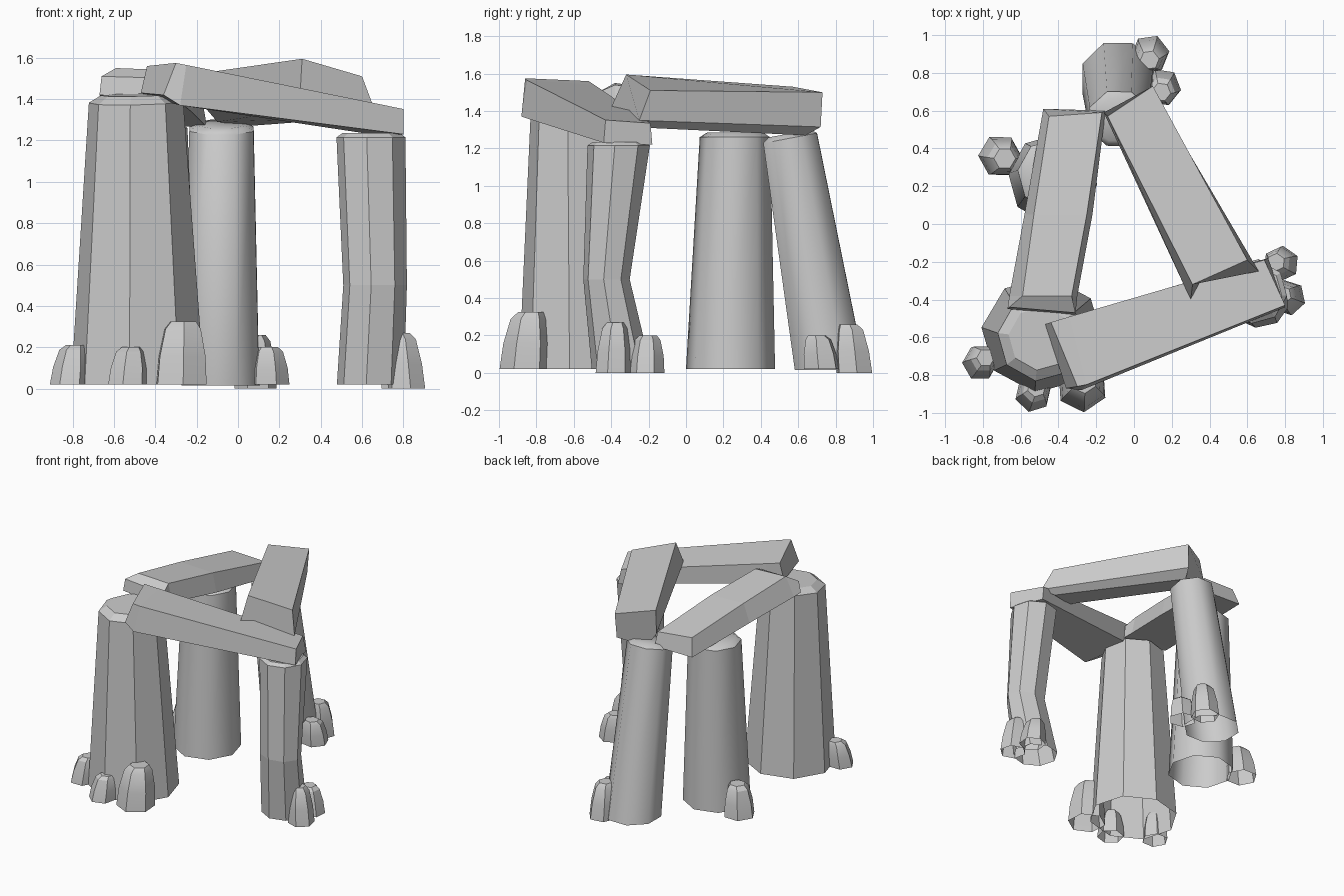
import bpy, bmesh, math

stone = bpy.data.materials.new("grey_stone")
stone.diffuse_color = (0.6, 0.6, 0.6, 1)


def loft(name, rings, smooth=None, cap_start=False):
    """Skin a list of closed rings; the last ring is capped."""
    bm = bmesh.new()
    loops = [[bm.verts.new(p) for p in ring] for ring in rings]
    n = len(loops[0])
    for a, b in zip(loops, loops[1:]):
        for i in range(n):
            j = (i + 1) % n
            bm.faces.new((a[i], a[j], b[j], b[i]))
    bm.faces.new(loops[-1])
    if cap_start:
        bm.faces.new(loops[0][::-1])
    bmesh.ops.recalc_face_normals(bm, faces=bm.faces)
    me = bpy.data.meshes.new(name)
    bm.to_mesh(me)
    bm.free()
    me.materials.append(stone)
    ob = bpy.data.objects.new(name, me)
    bpy.context.collection.objects.link(ob)
    if smooth:
        bpy.ops.object.select_all(action='DESELECT')
        ob.select_set(True)
        bpy.context.view_layer.objects.active = ob
        bpy.ops.object.shade_smooth_by_angle(angle=math.radians(smooth))
    return ob


def ring(x, y, z, rx, ry, tx=0, ty=0, n=8, turn=-7):
    """Regular ring, tilted by slopes tx and ty."""
    pts = []
    for i in range(n):
        a = math.radians(turn) + math.tau * i / n
        dx, dy = rx * math.cos(a), ry * math.sin(a)
        pts.append((x + dx, y + dy, z + tx * dx + ty * dy))
    return pts


# Four standing stones, hollow underneath
loft("front_left_pillar", [
    ring(-.485, -.585, .02, .325, .31),
    ring(-.493, -.605, 1.385, .23, .228, .02, .06),
    ring(-.495, -.605, 1.42, .17, .17, .02, .04)])
loft("right_pillar", [
    ring(.64, -.345, .02, .163, .16),
    ring(.663, -.425, .5, .155, .125),
    ring(.643, -.36, 1.215, .168, .168),
    ring(.643, -.36, 1.235, .14, .14)])
loft("left_pillar", [
    ring(-.43, .238, .02, .237, .24),
    ring(-.43, .262, 1.26, .187, .19),
    ring(-.43, .262, 1.285, .15, .15)], smooth=50)
loft("back_pillar", [
    ring(-.085, .77, .015, .203, .203, turn=22),
    ring(-.08, .557, 1.255, .168, .155, 0, .19, turn=22),
    ring(-.08, .552, 1.28, .13, .12, 0, .19, turn=22)], smooth=50)

# Lintels: sections of outer bottom, inner bottom, inner top, outer top
loft("front_lintel", [
    [(-.36, -.87, 1.42), (-.47, -.53, 1.43), (-.44, -.52, 1.56), (-.30, -.86, 1.575)],
    [(-.28, -.88, 1.37), (-.36, -.50, 1.39), (-.34, -.49, 1.54), (-.25, -.85, 1.565)],
    [(.80, -.44, 1.23), (.71, -.18, 1.22), (.69, -.19, 1.335), (.80, -.43, 1.352)],
], cap_start=True)
loft("left_lintel", [
    [(-.67, -.45, 1.42), (-.31, -.48, 1.41), (-.31, -.47, 1.50), (-.66, -.44, 1.51)],
    [(-.66, -.38, 1.41), (-.30, -.38, 1.40), (-.33, -.38, 1.54), (-.59, -.38, 1.55)],
    [(-.58, .05, 1.35), (-.22, .05, 1.335), (-.25, .05, 1.48), (-.53, .05, 1.49)],
    [(-.48, .61, 1.27), (-.15, .60, 1.265), (-.17, .59, 1.38), (-.45, .57, 1.40)],
], cap_start=True)
# this one also has a lowered, bevelled underside
loft("right_lintel", [
    [(.66, -.25, 1.35), (.58, -.20, 1.31), (.36, -.30, 1.36), (.30, -.40, 1.42),
     (.31, -.32, 1.595), (.60, -.19, 1.51)],
    [(.09, .72, 1.315), (.05, .64, 1.27), (-.10, .56, 1.29), (-.16, .59, 1.36),
     (-.14, .57, 1.53), (.10, .73, 1.50)],
], cap_start=True)

# Small boulders around the feet: x, y, base z, radius, height
boulders = [
    (-.815, -.735, .02, .095, .19), (-.535, -.90, .02, .097, .18),
    (-.275, -.86, .02, .137, .305),
    (.15, .725, .02, .10, .18), (.085, .90, 0, .103, .26),
    (.78, -.21, 0, .095, .20), (.815, -.39, 0, .095, .27),
    (-.71, .36, .02, .115, .23),
]
for k, (x, y, z, r, h) in enumerate(boulders):
    # upper rings lean slightly toward the middle of the model
    loft(f"foot_boulder_{k + 1}", [
        ring(x * (1 - .012 * i), y * (1 - .012 * i), z + h * f, r * s, r * s, n=6, turn=17 * k)
        for i, (f, s) in enumerate([(0, 1), (.45, .93), (.88, .72), (1, .5)])], smooth=30)
